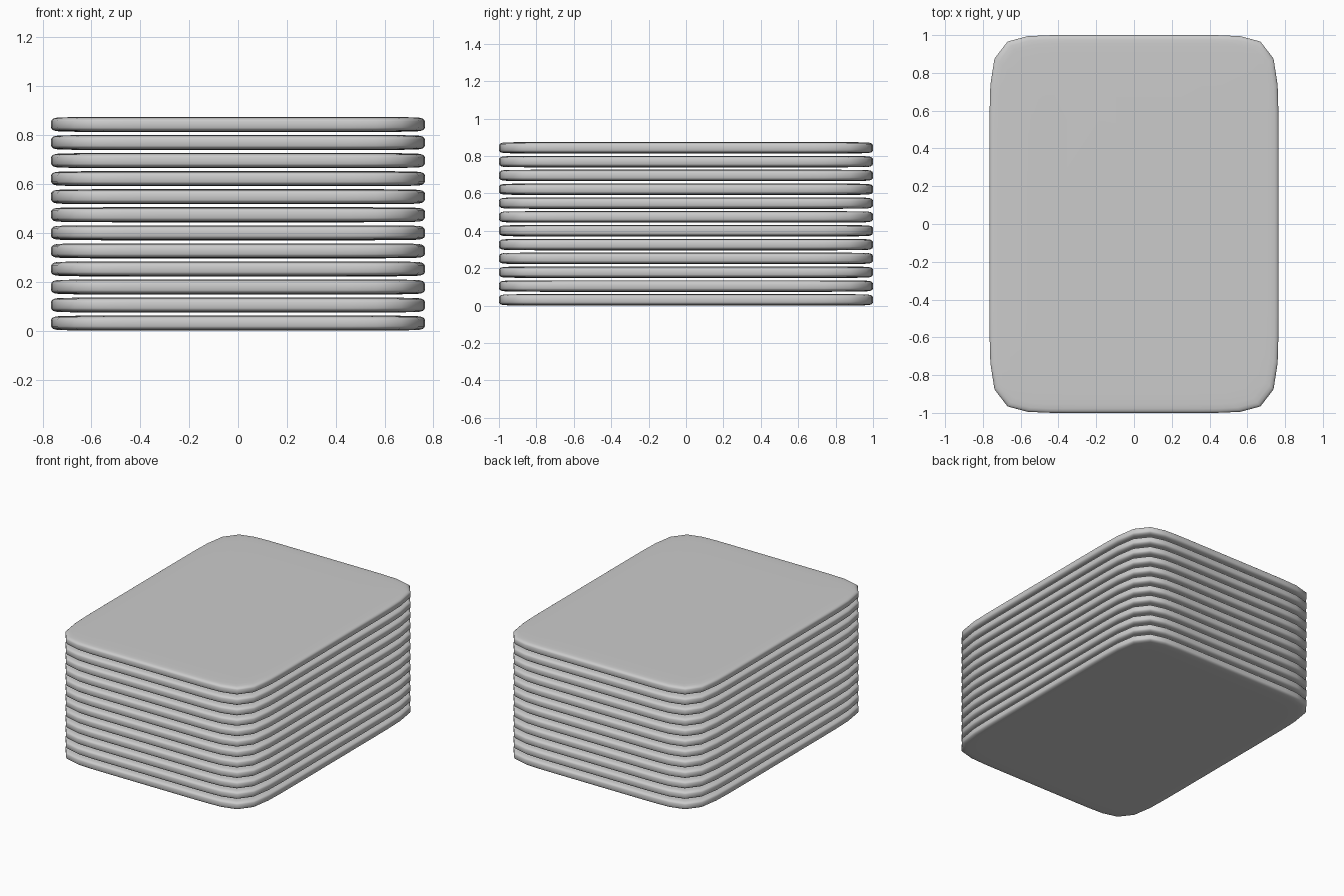
import bpy, bmesh, math

if "Cube" in bpy.data.objects:
    bpy.data.objects.remove(bpy.data.objects["Cube"])

HALF_X, HALF_Y = 0.765, 1.0
COUNT, HEIGHT, HALF_T = 12, 0.875, 0.031
PITCH = (HEIGHT - 2 * HALF_T) / (COUNT - 1)
POWER = 9.5      # squareness of the outline
SEGMENTS = 64

# Edge section of a sheet: (inset from rim, height), top half
TOP = [(0.0, 0.013), (0.003, 0.019), (0.010, 0.0245), (0.022, 0.0275),
       (0.045, 0.0290), (0.10, 0.0300), (0.25, 0.0308)]
SECTION = [(i, -z) for i, z in reversed(TOP)] + TOP


def outline(inset):
    """Rounded rectangle with gently bulging sides."""
    pts = []
    for k in range(SEGMENTS):
        a = 2 * math.pi * (k + 0.5) / SEGMENTS
        # spread points evenly by direction from the centre
        c, s = math.cos(a), math.sin(a)
        r = (abs(c) ** POWER + abs(s) ** POWER) ** (-1 / POWER)
        pts.append((r * c * (HALF_X - inset), r * s * (HALF_Y - inset)))
    return pts


def make_sheet_mesh():
    bm = bmesh.new()
    rings = [[bm.verts.new((x, y, z)) for x, y in outline(i)] for i, z in SECTION]
    for lo, hi in zip(rings, rings[1:]):
        for k in range(SEGMENTS):
            n = (k + 1) % SEGMENTS
            bm.faces.new((lo[k], lo[n], hi[n], hi[k]))
    bm.faces.new(list(reversed(rings[0])))
    bm.faces.new(rings[-1])
    for f in bm.faces:
        f.smooth = True
    mesh = bpy.data.meshes.new("sheet")
    bm.to_mesh(mesh)
    bm.free()
    return mesh


# Stack of identical soft-edged sheets
sheet = make_sheet_mesh()
for n in range(COUNT):
    ob = bpy.data.objects.new(f"sheet_{n + 1:02d}", sheet)
    ob.location.z = HALF_T + n * PITCH
    bpy.context.collection.objects.link(ob)
